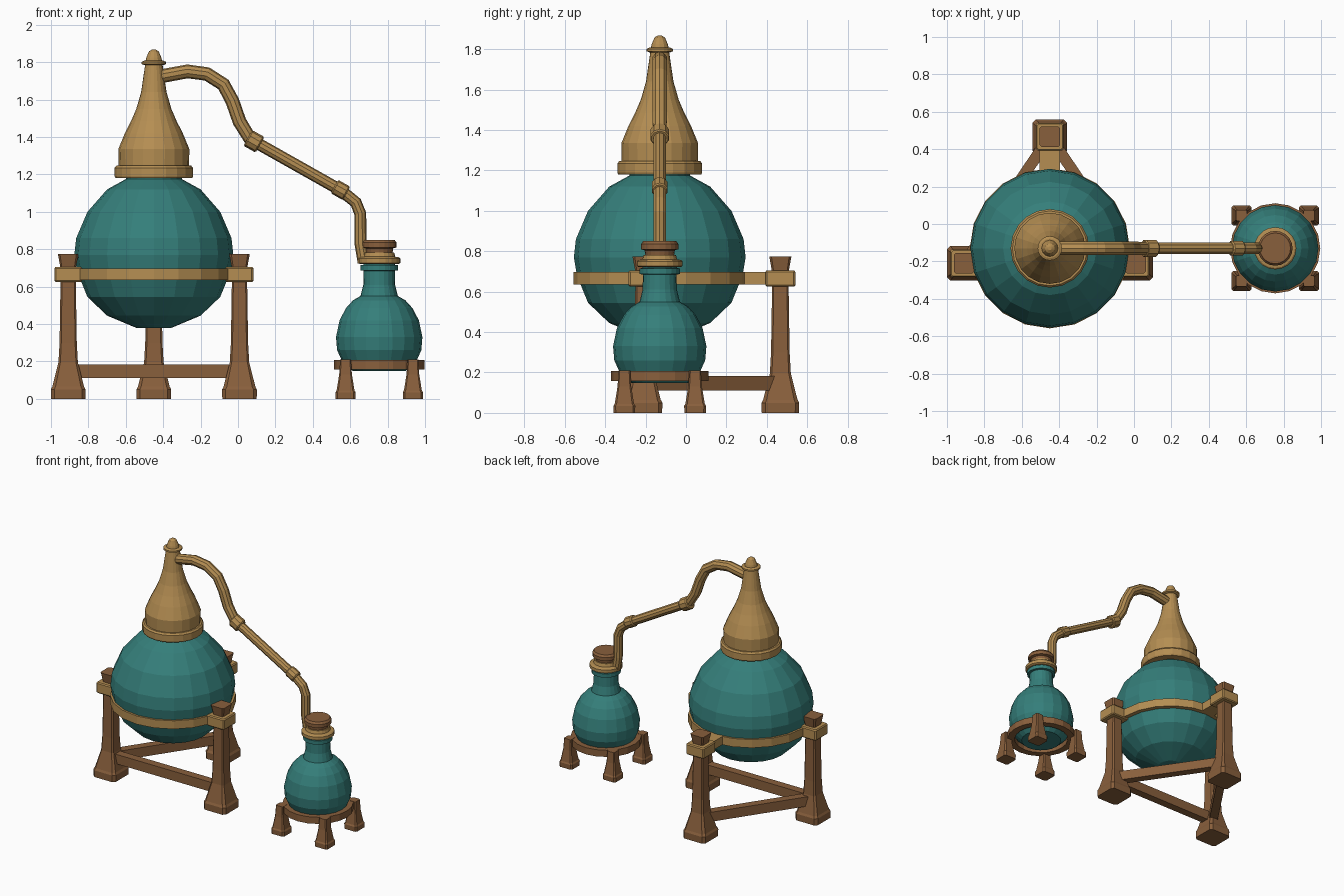
import bpy, bmesh
from math import sin, cos, pi
from mathutils import Vector

if "Cube" in bpy.data.objects:
    bpy.data.objects.remove(bpy.data.objects["Cube"])


def material(name, rgb):
    m = bpy.data.materials.new(name)
    m.diffuse_color = (*rgb, 1)
    m.use_nodes = True
    m.node_tree.nodes["Principled BSDF"].inputs["Base Color"].default_value = m.diffuse_color
    return m


GLASS = material("teal_glass", (0.035, 0.21, 0.195))
BRASS = material("brass", (0.46, 0.27, 0.085))
WOOD = material("wood", (0.25, 0.115, 0.045))


def loft(name, rings, mat, closed=False):
    """Skin a list of equal-length point rings; cap the ends unless closed."""
    bm = bmesh.new()
    vs = [[bm.verts.new(p) for p in r] for r in rings]
    n = len(vs[0])
    pairs = list(zip(vs, vs[1:])) + ([(vs[-1], vs[0])] if closed else [])
    for a, b in pairs:
        for i in range(n):
            j = (i + 1) % n
            bm.faces.new((a[i], a[j], b[j], b[i]))
    if not closed:
        bm.faces.new(vs[0])
        bm.faces.new(vs[-1])
    bmesh.ops.recalc_face_normals(bm, faces=bm.faces)
    me = bpy.data.meshes.new(name)
    bm.to_mesh(me)
    bm.free()
    me.materials.append(mat)
    ob = bpy.data.objects.new(name, me)
    bpy.context.collection.objects.link(ob)
    return ob


def lathe(name, c, profile, mat, n=20, closed=False):
    rings = [[(c[0] + r * sin(2 * pi * i / n), c[1] + r * cos(2 * pi * i / n), z)
              for i in range(n)] for r, z in profile]
    return loft(name, rings, mat, closed)


def post(name, c, profile, mat, chamfer=0.2):
    """Square column with chamfered corners; profile is (half width, z)."""
    k = 1 - chamfer
    shape = [(1, -k), (1, k), (k, 1), (-k, 1), (-1, k), (-1, -k), (-k, -1), (k, -1)]
    return loft(name, [[(c[0] + h * x, c[1] + h * y, z) for x, y in shape]
                       for h, z in profile], mat)


def beam(name, a, b, half, z0, z1, mat):
    a, b = Vector(a), Vector(b)
    d = (b - a).normalized()
    s = Vector((-d.y, d.x)) * half
    return loft(name, [[(*(p + s), z0), (*(p - s), z0), (*(p - s), z1), (*(p + s), z1)]
                       for p in (a, b)], mat)


def tube(name, path, mat, y, n=10):
    """Round pipe through (x, z, radius) points lying in the plane of the given y."""
    pts = [Vector(p[:2]) for p in path]
    rings = []
    for i, p in enumerate(pts):
        t = Vector((0, 0))
        if i > 0:
            t += (p - pts[i - 1]).normalized()
        if i < len(pts) - 1:
            t += (pts[i + 1] - p).normalized()
        t.normalize()
        r = path[i][2]
        ring = []
        for k in range(n):
            u, v = r * cos(2 * pi * k / n), r * sin(2 * pi * k / n)
            ring.append((p.x - t.y * u, y + v, p.y + t.x * u))
        rings.append(ring)
    return loft(name, rings, mat)


Y = -0.13
BIG, SMALL = (-0.45, Y), (0.755, Y)

# Boiling flask and its still head
lathe("boiler_flask", BIG, [(0.09, 0.378), (0.25, 0.445), (0.355, 0.545), (0.41, 0.68),
      (0.425, 0.77), (0.415, 0.86), (0.355, 1.0), (0.25, 1.12), (0.15, 1.175),
      (0.15, 1.2)], GLASS)
lathe("head_collar", BIG, [(0.205, 1.18), (0.21, 1.19), (0.21, 1.235), (0.2, 1.247)], BRASS)
lathe("still_head", BIG, [(0.188, 1.24), (0.19, 1.335), (0.155, 1.42), (0.122, 1.485),
      (0.094, 1.55), (0.068, 1.64), (0.046, 1.79)], BRASS)
lathe("head_ring", BIG, [(0.052, 1.785), (0.065, 1.79), (0.065, 1.802), (0.052, 1.808)], BRASS)
lathe("head_finial", BIG, [(0.046, 1.80), (0.04, 1.825), (0.026, 1.858), (0.01, 1.868)], BRASS, 12)

# Swan-neck pipe with its two couplings
tube("swan_neck_pipe", [(-0.45, 1.715, 0.034), (-0.40, 1.727, 0.037), (-0.27, 1.751, 0.037),
     (-0.166, 1.737, 0.037), (-0.078, 1.681, 0.037), (-0.03, 1.592, 0.037),
     (0.008, 1.483, 0.037), (0.06, 1.398, 0.036), (0.11, 1.363, 0.032), (0.55, 1.115, 0.032),
     (0.63, 1.05, 0.032), (0.654, 0.99, 0.032), (0.655, 0.83, 0.032),
     (0.672, 0.728, 0.032)], BRASS, Y)
D = Vector((0.44, -0.248)).normalized()
for i, (x, z, r) in enumerate([(0.085, 1.377, 0.048), (0.548, 1.117, 0.041)]):
    tube(f"pipe_coupling_{i + 1}", [(x + D.x * s, z + D.y * s, rr) for s, rr in
         ((-0.037, r - 0.006), (-0.03, r), (0.03, r), (0.037, r - 0.006))], BRASS, Y)

# Three-legged stand for the boiler
legs = [(-0.908, -0.21), (0.008, -0.21), (-0.45, 0.467)]
lathe("boiler_band", BIG, [(0.395, 0.635), (0.428, 0.635), (0.428, 0.697), (0.395, 0.697)],
      BRASS, 20, True)
for i, p in enumerate(legs):
    post(f"stand_leg_{i + 1}", p, [(0.092, 0), (0.093, 0.05), (0.085, 0.065), (0.052, 0.195),
         (0.046, 0.3), (0.04, 0.68), (0.043, 0.71), (0.055, 0.775)], WOOD)
    post(f"leg_bracket_{i + 1}", p, [(0.068, 0.625), (0.074, 0.632), (0.074, 0.698),
         (0.068, 0.706)], BRASS, 0.12)
    d = Vector(BIG) - Vector(p)
    beam(f"band_strap_{i + 1}", p, Vector(p) + d * ((d.length - 0.41) / d.length),
         0.055, 0.635, 0.697, BRASS)
    beam(f"stretcher_{i + 1}", p, legs[(i + 1) % 3], 0.03, 0.112, 0.183, WOOD)

# Receiving flask, rim and stopper
lathe("receiver_flask", SMALL, [(0.14, 0.148), (0.2, 0.205), (0.225, 0.26), (0.231, 0.33),
      (0.212, 0.42), (0.178, 0.485), (0.14, 0.527), (0.1, 0.55), (0.085, 0.61),
      (0.083, 0.685), (0.1, 0.687), (0.1, 0.715), (0.085, 0.717), (0.085, 0.73)], GLASS)
lathe("receiver_rim", SMALL, [(0.105, 0.722), (0.113, 0.727), (0.113, 0.75), (0.105, 0.757),
      (0.086, 0.76), (0.08, 0.782)], BRASS)
lathe("stopper", SMALL, [(0.068, 0.76), (0.075, 0.805), (0.093, 0.81), (0.093, 0.835),
      (0.082, 0.85)], WOOD)

# Low four-legged stand for the receiver
lathe("receiver_stand_ring", SMALL, [(0.19, 0.158), (0.241, 0.158), (0.241, 0.208),
      (0.19, 0.208)], WOOD, 20, True)
for sx in (-1, 1):
    for sy in (-1, 1):
        post(f"receiver_leg_{'left' if sx < 0 else 'right'}_{'front' if sy < 0 else 'back'}",
             (SMALL[0] + sx * 0.18, SMALL[1] + sy * 0.175),
             [(0.053, 0), (0.054, 0.035), (0.048, 0.045), (0.034, 0.13), (0.029, 0.21)], WOOD)
